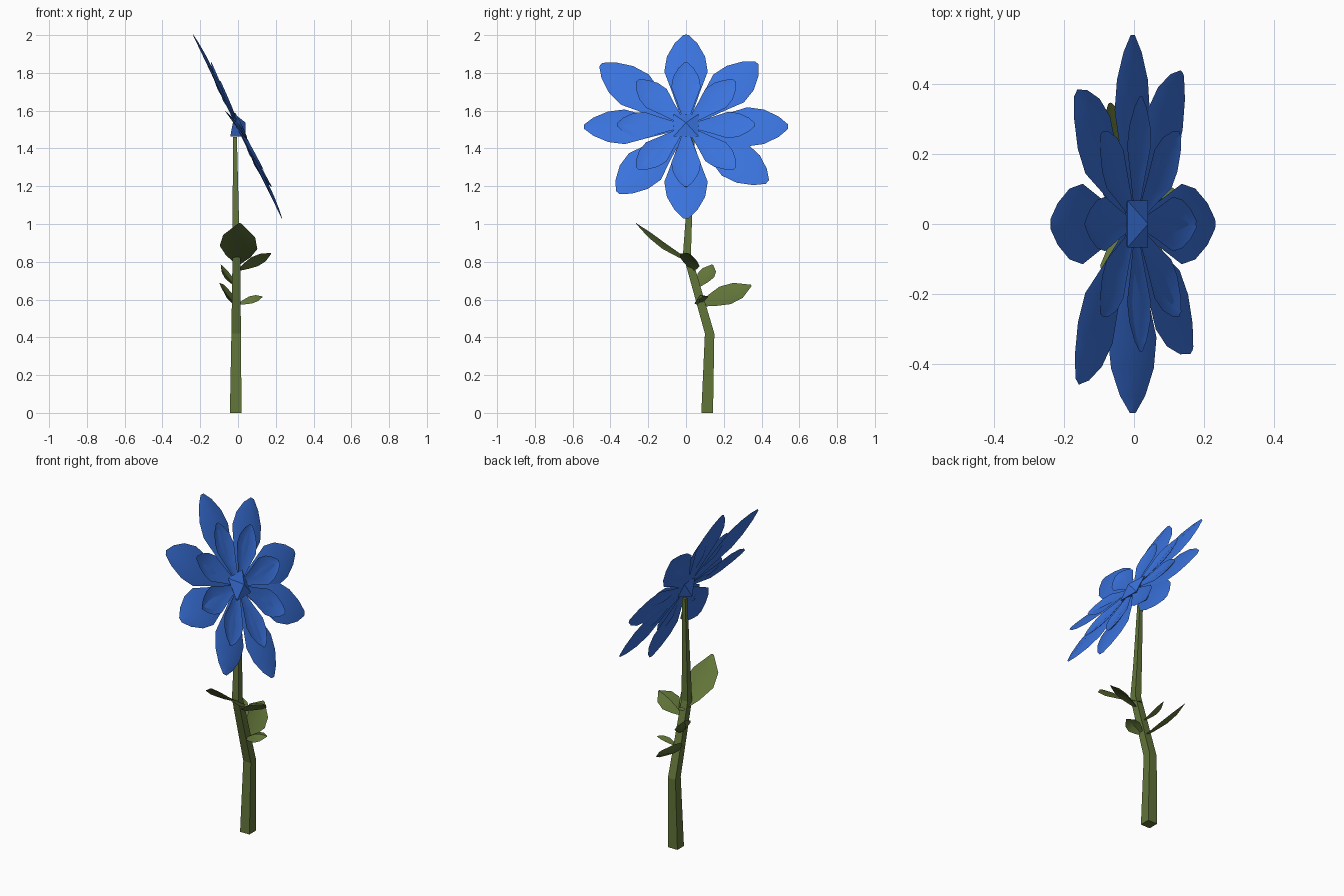
import bpy, bmesh, math
from mathutils import Vector as V

if "Cube" in bpy.data.objects:
    bpy.data.objects.remove(bpy.data.objects["Cube"])


def material(name, rgb):
    m = bpy.data.materials.new(name)
    m.diffuse_color = (*rgb, 1)
    m.use_nodes = True
    m.node_tree.nodes["Principled BSDF"].inputs["Base Color"].default_value = m.diffuse_color
    return m


BLUE = material("petal blue", (0.042, 0.17, 0.72))
GREEN = material("leaf green", (0.12, 0.175, 0.04))


def make(name, verts, faces, mat, smooth=False):
    me = bpy.data.meshes.new(name)
    me.from_pydata([tuple(v) for v in verts], [], faces)
    me.materials.append(mat)
    bm = bmesh.new()
    bm.from_mesh(me)
    bmesh.ops.recalc_face_normals(bm, faces=bm.faces)
    bm.to_mesh(me)
    bm.free()
    for p in me.polygons:
        p.use_smooth = smooth
    ob = bpy.data.objects.new(name, me)
    bpy.context.collection.objects.link(ob)
    return ob


PETAL = [(0, .22), (.3, .62), (.56, 1), (.74, .88), (.9, .52), (1, .12)]
LEAF = [(0, .15), (.25, .65), (.5, 1), (.75, .85), (1, .08)]


def blade(name, base, tip, side, width, outline, mat, fold=0.02, bend=0.0, thick=0.01):
    """Thin closed blade: three points across, ridge raised by fold, arched by bend."""
    base, tip = V(base), V(tip)
    along = tip - base
    side = V(side)
    side = (side - along * side.dot(along) / along.length_squared).normalized()
    n = side.cross(along).normalized()
    verts, faces = [], []
    for t, w in outline:
        c = base + along * t + n * bend * math.sin(math.pi * t)
        e = side * width * w
        f = n * fold * w
        verts += [c - e, c + f, c + e, c + f - n * thick * w]
    for i in range(len(outline) - 1):
        for j in range(4):
            a, b = 4 * i + j, 4 * i + (j + 1) % 4
            faces.append((a, b, b + 4, a + 4))
    last = 4 * len(outline) - 4
    faces += [(0, 1, 2, 3), (last, last + 1, last + 2, last + 3)]
    ob = make(name, verts, faces, mat, True)
    bpy.ops.object.select_all(action='DESELECT')
    bpy.context.view_layer.objects.active = ob
    ob.select_set(True)
    bpy.ops.object.shade_smooth_by_angle(angle=math.radians(40))
    return ob


# flower head frame: centre, up in plane, sideways, facing direction
C = V((0, 0, 1.517))
U = V((-0.436, 0, 0.9))
S = V((0, 1, 0))
N = V((0.9, 0, 0.436))

# two rings of petals
outer = [(0, .54), (45, .53), (90, .54), (127, .54), (180, .54), (223, .53), (270, .54), (309, .58)]
for i, (deg, r) in enumerate(outer):
    a = math.radians(deg)
    d = U * math.cos(a) + S * math.sin(a)
    s = S * math.cos(a) - U * math.sin(a)
    if deg == 270:
        s = s - N * 0.2   # this one is slightly twisted
    blade(f"outer_petal_{i + 1}", C + d * .05 - N * .008, C + d * r - N * .004,
          s, .115, PETAL, BLUE, -0.018 if s.cross(d).dot(N) < 0 else 0.018)
for i in range(8):
    a = math.radians(45 * i)
    d = U * math.cos(a) + S * math.sin(a)
    s = S * math.cos(a) - U * math.sin(a)
    # cupped inner petals
    blade(f"inner_petal_{i + 1}", C + d * .04 + N * .008, C + d * .365 + N * .022,
          s, .078, PETAL, BLUE, -0.018)

# faceted centre: low pyramid in front, blunt point behind
ring = [C + (U * u + S * s) * .067 + N * .012 for u, s in ((1, 1), (1, -1), (-1, -1), (-1, 1))]
make("flower_centre", ring + [C + N * .045, C - N * .06 - U * .03],
     [(0, 1, 4), (1, 2, 4), (2, 3, 4), (3, 0, 4), (1, 0, 5), (2, 1, 5), (3, 2, 5), (0, 3, 5)], BLUE)

# square bent stem: x, y, z, half width
path = [(-.012, .112, 0, .031), (-.01, .125, .42, .025), (-.008, .005, .84, .021),
        (-.012, .015, 1.03, .017), (-.016, .035, 1.46, .01)]
verts = [(x + a * h, y + b * h, z) for x, y, z, h in path
         for a, b in ((-1, -1), (1, -1), (1, 1), (-1, 1))]
faces = [(4 * i + j, 4 * i + (j + 1) % 4, 4 * i + 4 + (j + 1) % 4, 4 * i + 4 + j)
         for i in range(len(path) - 1) for j in range(4)]
n = 4 * len(path) - 4
make("stem", verts, faces + [(3, 2, 1, 0), (n, n + 1, n + 2, n + 3)], GREEN)

# leaves: base, tip, side direction, half width, arch
leaves = [
    ((0, .05, .79), (.01, -.265, 1.003), (1, 0, -.1), .10, .025),
    ((0, .03, .755), (.175, .01, .845), (0, 1, -.6), .06, .0),
    ((-.01, .07, .67), (-.09, .14, .785), (.3, 1, .0), .05, .0),
    ((-.01, .07, .57), (-.07, .345, .675), (1, 0, -1), .075, .0),
    ((0, .07, .575), (.13, .09, .615), (0, 1, .5), .04, .0),
]
for i, (b, t, s, w, bend) in enumerate(leaves):
    blade(f"leaf_{i + 1}", b, t, s, w, LEAF, GREEN, -0.015, bend)
